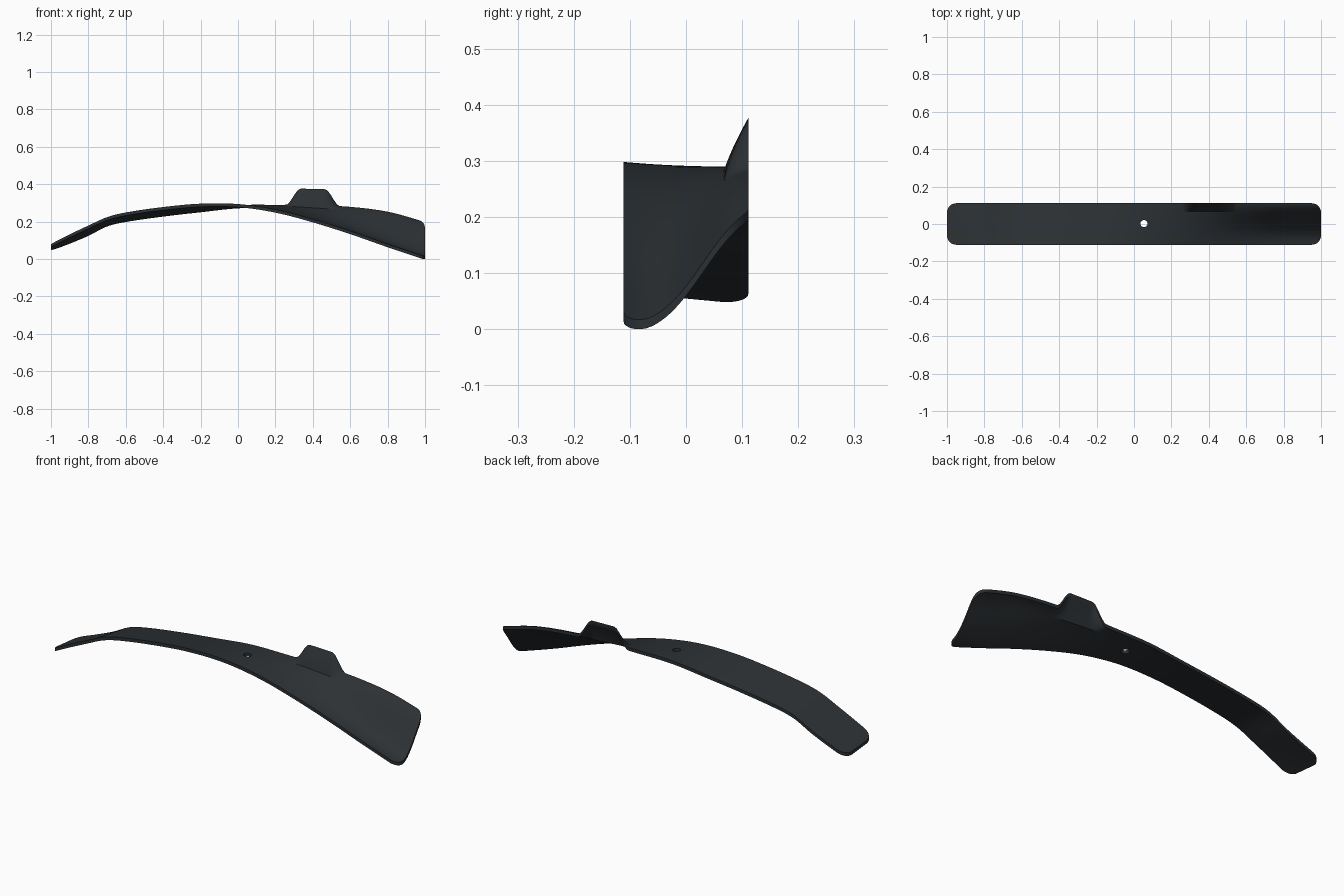
import bpy, bmesh, math

if "Cube" in bpy.data.objects:
    bpy.data.objects.remove(bpy.data.objects["Cube"])

HALF_W, R, T = 0.111, 0.05, 0.017      # half width, corner radius, thickness

# Heights of the top surface along the front and back long edges (x, z)
FRONT = [(-1, .083), (-.9, .133), (-.8, .18), (-.7, .225), (-.6, .25), (-.4, .279), (-.2, .297),
         (0, .295), (.2, .266), (.4, .214), (.6, .151), (.8, .081), (1, .014)]
BACK = [(-1, .062), (-.9, .1), (-.8, .142), (-.7, .192), (-.6, .216), (-.4, .245), (-.2, .268),
        (0, .289), (.2, .291), (.4, .289), (.6, .28), (.8, .254), (1, .2)]


def curve(pts, x):
    """Smooth Hermite interpolation through the points."""
    n = len(pts)

    def slope(i):
        a, b = pts[max(i - 1, 0)], pts[min(i + 1, n - 1)]
        return (b[1] - a[1]) / (b[0] - a[0])
    i = next((k for k in range(n - 1) if x <= pts[k + 1][0]), n - 2)
    (x0, z0), (x1, z1) = pts[i], pts[i + 1]
    d = x1 - x0
    t = (x - x0) / d
    return ((2*t**3 - 3*t*t + 1) * z0 + (t**3 - 2*t*t + t) * d * slope(i)
            + (3*t*t - 2*t**3) * z1 + (t**3 - t*t) * d * slope(i + 1))


def smooth(t):
    t = min(max(t, 0), 1)
    return t * t * (3 - 2 * t)


def height(x, y):
    """Twisted blade, S-shaped at the right end, with the raised tab."""
    t = (y + HALF_W) / (2 * HALF_W)
    w = smooth(x / 0.9)
    t = min(max(t, 0), 1)
    t = (1 - w) * t + w * smooth(t ** 1.35)
    f, b = curve(FRONT, x), curve(BACK, x)
    z = f + (b - f) * t
    rise = min(max((y - .067) / (HALF_W - .067), 0), 1) ** 0.8
    return z + 0.087 * rise * smooth((.145 - abs(x - .4)) / .08)


def half_width(x):
    d = max(abs(x) - (1 - R), 0)
    return HALF_W - R + math.sqrt(max(R * R - d * d, 0))


# Column positions, denser in the rounded corners
corner = [1 - R + R * math.sin(math.pi / 2 * k / 8) for k in range(9)]
mid = [-(1 - R) + 2 * (1 - R) * k / 130 for k in range(1, 130)]
xs = [-c for c in reversed(corner)] + mid + corner
ROWS = 40

# Blade: top and bottom skins joined by a rim
bm = bmesh.new()
top, bottom = [], []
for x in xs:
    hw = half_width(x)
    ys = [hw * (2 * j / ROWS - 1) for j in range(ROWS + 1)]
    top.append([bm.verts.new((x, y, height(x, y))) for y in ys])
    bottom.append([bm.verts.new((x, y, height(x, y) - T)) for y in ys])
N = len(xs) - 1
for i in range(N):
    for j in range(ROWS):
        for g in (top, bottom):
            bm.faces.new((g[i][j], g[i+1][j], g[i+1][j+1], g[i][j+1]))
    for j in (0, ROWS):
        bm.faces.new((top[i][j], top[i+1][j], bottom[i+1][j], bottom[i][j]))
for i in (0, N):
    for j in range(ROWS):
        bm.faces.new((top[i][j], top[i][j+1], bottom[i][j+1], bottom[i][j]))
bmesh.ops.recalc_face_normals(bm, faces=bm.faces)
low = min(v.co.z for v in bm.verts)
bmesh.ops.translate(bm, verts=bm.verts, vec=(0, 0, -low))
mesh = bpy.data.meshes.new("blade")
bm.to_mesh(mesh)
bm.free()
blade = bpy.data.objects.new("blade", mesh)
bpy.context.collection.objects.link(blade)

mat = bpy.data.materials.new("dark_plastic")
mat.diffuse_color = (0.025, 0.03, 0.034, 1)
mat.use_nodes = True
mat.node_tree.nodes["Principled BSDF"].inputs["Base Color"].default_value = mat.diffuse_color
mesh.materials.append(mat)

# Round mounting hole
bpy.ops.mesh.primitive_cylinder_add(vertices=32, radius=0.019, depth=0.3, location=(0.053, 0.002, 0.285))
cutter = bpy.context.object
cutter.name = "hole_cutter"
cutter.data.materials.append(mat)
bpy.ops.object.select_all(action='DESELECT')
blade.select_set(True)
bpy.context.view_layer.objects.active = blade
cut = blade.modifiers.new("hole", 'BOOLEAN')
cut.operation = 'DIFFERENCE'
cut.solver = 'EXACT'
cut.object = cutter
bpy.ops.object.modifier_apply(modifier=cut.name)
bpy.data.objects.remove(cutter, do_unlink=True)
bpy.ops.object.shade_smooth_by_angle(angle=math.radians(35))
